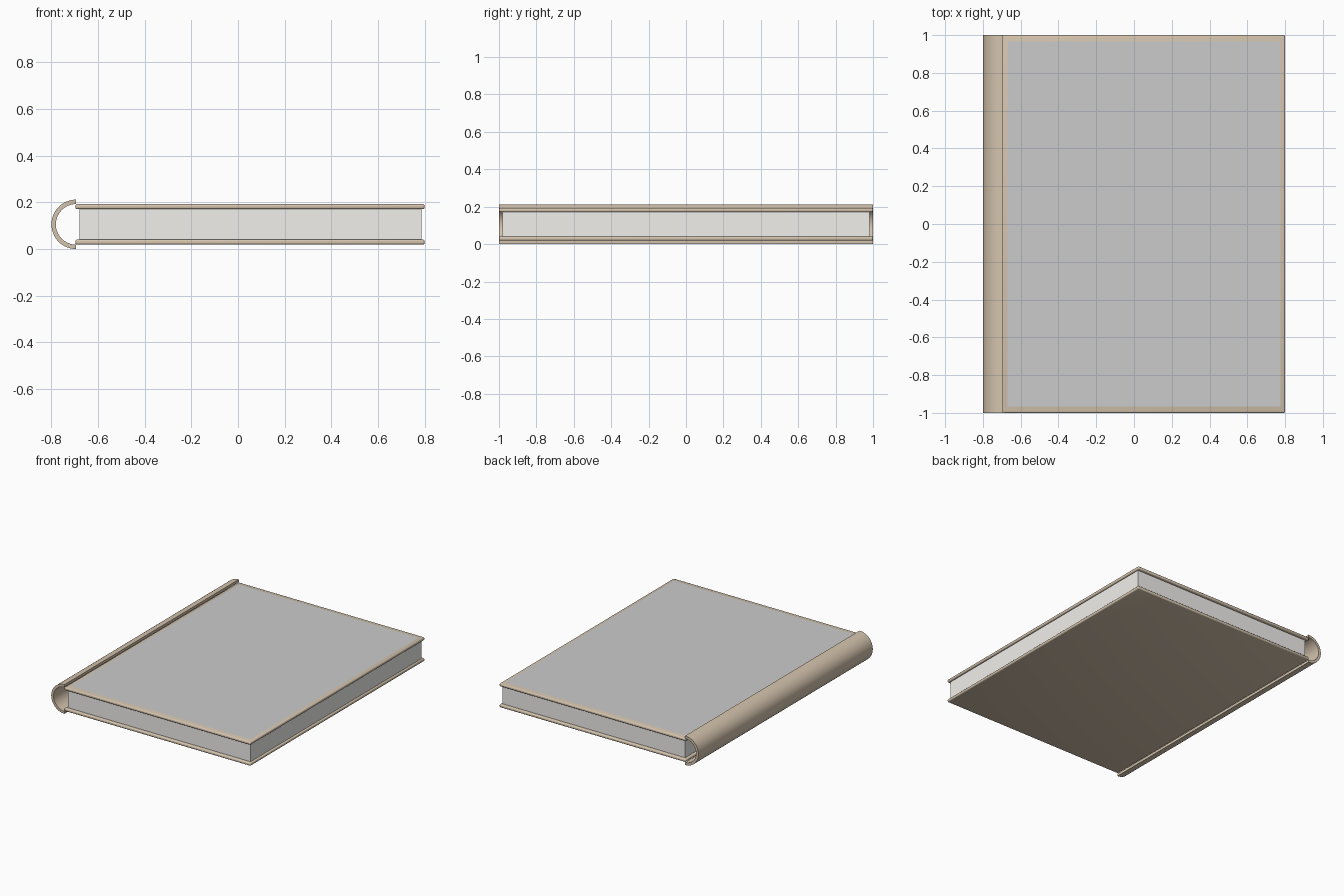
import bpy, bmesh, math

if "Cube" in bpy.data.objects:
    bpy.data.objects.remove(bpy.data.objects["Cube"])


def material(name, rgb):
    m = bpy.data.materials.new(name)
    m.diffuse_color = (*rgb, 1)
    m.use_nodes = True
    m.node_tree.nodes["Principled BSDF"].inputs["Base Color"].default_value = m.diffuse_color
    return m


TAN = material("cover_tan", (0.66, 0.55, 0.42))
PAPER = material("paper", (0.88, 0.87, 0.84))


def finish(name, bm, mat=None, smooth=False):
    bmesh.ops.recalc_face_normals(bm, faces=bm.faces)
    mesh = bpy.data.meshes.new(name)
    bm.to_mesh(mesh)
    bm.free()
    ob = bpy.data.objects.new(name, mesh)
    bpy.context.collection.objects.link(ob)
    if mat:
        mesh.materials.append(mat)
    if smooth:
        bpy.ops.object.select_all(action='DESELECT')
        ob.select_set(True)
        bpy.context.view_layer.objects.active = ob
        bpy.ops.object.shade_smooth_by_angle(angle=math.radians(40))
    return ob


def box(name, lo, hi, mat, bevel=0):
    bm = bmesh.new()
    bmesh.ops.create_cube(bm, size=1)
    for v in bm.verts:
        v.co = [(a + b) / 2 + c * (b - a) for a, b, c in zip(lo, hi, v.co)]
    if bevel:
        bmesh.ops.bevel(bm, geom=bm.edges[:], offset=bevel, segments=3,
                        profile=0.5, affect='EDGES')
    return finish(name, bm, mat, bool(bevel))


MID = 0.106  # height of the book's middle plane

# Page block and the two rounded cover boards
box("pages", (-0.68, -0.98, MID - 0.068), (0.787, 0.98, MID + 0.068), PAPER)
for name, z in (("back_cover", MID - 0.087), ("front_cover", MID + 0.065)):
    box(name, (-0.697, -1, z), (0.8, 1, z + 0.022), TAN, 0.008)

# Half-round spine shell: C-shaped section swept along y
bm = bmesh.new()
steps, cx = 32, -0.694
angles = [math.pi / 2 + math.pi * i / steps for i in range(steps + 1)]
rings = []
for y in (-1, 1):
    rings.append([[bm.verts.new((cx + r * math.cos(a), y, MID + r * math.sin(a)))
                   for a in angles] for r in (0.106, 0.087)])
(fo, fi), (bo, bi) = rings
for i in range(steps):
    j = i + 1
    bm.faces.new((fo[i], fo[j], bo[j], bo[i]))
    bm.faces.new((fi[i], fi[j], bi[j], bi[i]))
    for o, n in rings:
        bm.faces.new((o[i], o[j], n[j], n[i]))
for k in (0, steps):
    bm.faces.new((fo[k], bo[k], bi[k], fi[k]))
finish("spine", bm, TAN, True)

# Flat grey panel laid on the front cover
bm = bmesh.new()
z = MID + 0.0885
bm.faces.new([bm.verts.new((x, y, z)) for x, y in
              ((-0.67, -0.965), (0.775, -0.965), (0.775, 0.965), (-0.67, 0.965))])
panel = finish("cover_panel", bm)
if panel.data.polygons[0].normal.z < 0:
    panel.data.flip_normals()
